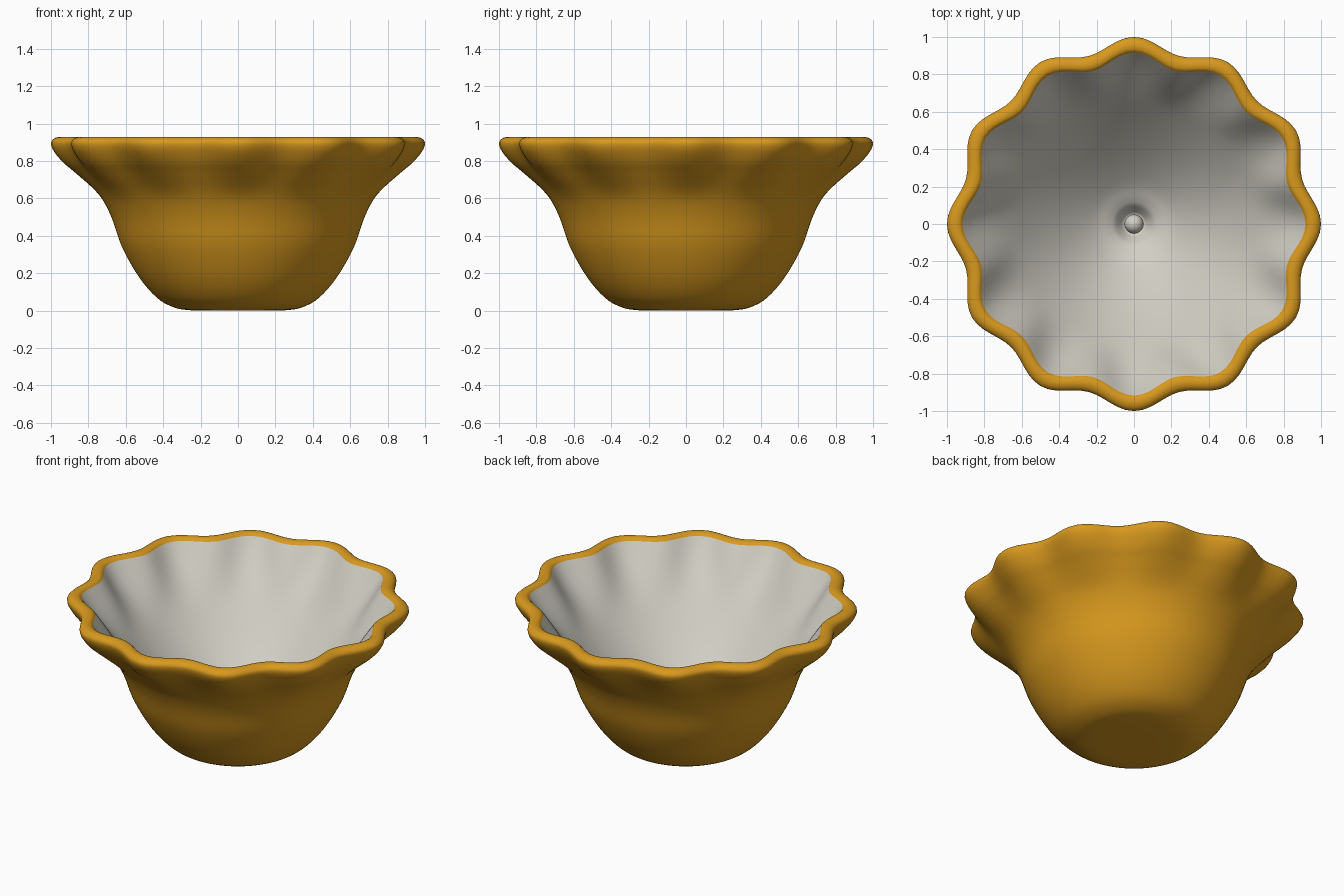
import bpy, bmesh
from math import cos, sin, pi, radians

cube = bpy.data.objects.get("Cube")
if cube:
    bpy.data.objects.remove(cube, do_unlink=True)


def material(name, rgb):
    m = bpy.data.materials.new(name)
    m.use_nodes = True
    m.diffuse_color = (*rgb, 1)
    m.node_tree.nodes["Principled BSDF"].inputs["Base Color"].default_value = (*rgb, 1)
    return m


gold = material("golden_glaze", (0.69, 0.32, 0.013))
cream = material("pale_grey_lining", (0.64, 0.62, 0.55))

SEGMENTS = 144
LOBES = 12


def smooth_path(pts, steps=4):
    """Catmull-Rom curve through radius/height points."""
    out = []
    for i in range(len(pts) - 1):
        a, b, c, d = pts[max(i - 1, 0)], pts[i], pts[i + 1], pts[min(i + 2, len(pts) - 1)]
        for s in range(steps):
            t = s / steps
            out.append(tuple(0.5 * (2 * q + (r - p) * t + (2 * p - 5 * q + 4 * r - w) * t * t
                                    + (3 * q - p - 3 * r + w) * t ** 3)
                             for p, q, r, w in zip(a, b, c, d)))
    return out + [pts[-1]]


def ripple(z):
    """Flutes grow from the waist up to the rim."""
    t = min(max((z - 0.58) / 0.31, 0), 1)
    return 0.035 * t * t * (3 - 2 * t)


def lathe(name, profile, mat):
    bm = bmesh.new()
    rings = []
    for r, z in profile:
        if r < 1e-4:
            rings.append([bm.verts.new((0, 0, z))] * SEGMENTS)
            continue
        ring = []
        for i in range(SEGMENTS):
            a = 2 * pi * i / SEGMENTS
            rad = r + ripple(z) * cos(LOBES * a)
            ring.append(bm.verts.new((rad * cos(a), rad * sin(a), z)))
        rings.append(ring)
    for low, high in zip(rings, rings[1:]):
        for i in range(SEGMENTS):
            j = (i + 1) % SEGMENTS
            bm.faces.new(list(dict.fromkeys((low[i], low[j], high[j], high[i]))))
    mesh = bpy.data.meshes.new(name)
    bm.to_mesh(mesh)
    bm.free()
    mesh.materials.append(mat)
    obj = bpy.data.objects.new(name, mesh)
    bpy.context.collection.objects.link(obj)
    bpy.ops.object.select_all(action="DESELECT")
    obj.select_set(True)
    bpy.context.view_layer.objects.active = obj
    bpy.ops.object.shade_smooth_by_angle(angle=radians(50))
    return obj


# Outer shell and rolled rim
outer = [(0, 0), (0.15, 0), (0.27, 0.003), (0.35, 0.02), (0.435, 0.07), (0.53, 0.18),
         (0.62, 0.34), (0.677, 0.5), (0.742, 0.62), (0.845, 0.73), (0.906, 0.79),
         (0.95, 0.85), (0.965, 0.893), (0.952, 0.917), (0.925, 0.928),
         (0.898, 0.925), (0.882, 0.912)]
lathe("outer_shell", smooth_path(outer), gold)

# Inner lining with a small central well
inner = [(0.882, 0.912), (0.8, 0.8), (0.65, 0.61), (0.5, 0.44), (0.35, 0.29),
         (0.22, 0.18), (0.14, 0.133), (0.105, 0.11), (0.08, 0.08), (0.06, 0.055),
         (0.045, 0.05), (0, 0.05)]
lathe("inner_lining", smooth_path(inner), cream)

# Round nub in the well
nub = [(0.05 * cos(a * pi / 16), 0.05 + 0.05 * sin(a * pi / 16)) for a in range(9)]
lathe("center_nub", nub, cream)
